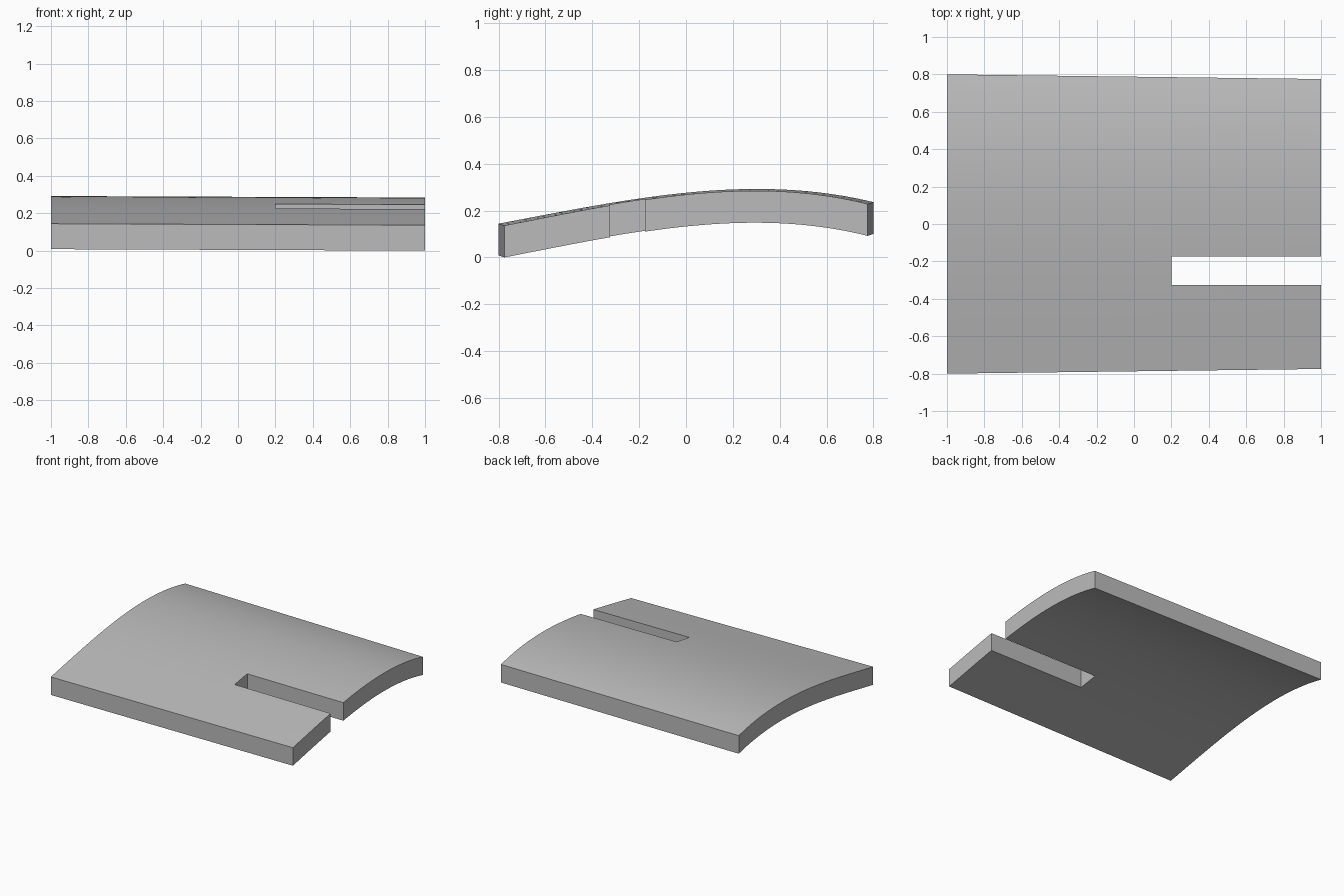
import bpy, bmesh, math
from mathutils import Vector

cube = bpy.data.objects.get("Cube")
if cube:
    bpy.data.objects.remove(cube, do_unlink=True)

THICKNESS = 0.136
SLOT_X, SLOT_Y0, SLOT_Y1 = 0.2, -0.325, -0.175
ROWS = 40


def arch(u):
    """Height of the underside from the front edge (u=-1) to the back (u=1)."""
    return 0.132 + 0.08 * u - 0.086 * u**2 - 0.034 * u**3


# Plain grey finish
mat = bpy.data.materials.new("plain_grey")
mat.use_nodes = True
grey = (0.5, 0.5, 0.5, 1)
mat.diffuse_color = grey
mat.node_tree.nodes["Principled BSDF"].inputs["Base Color"].default_value = grey

# Arched underside, slightly narrower and lower towards +x
bm = bmesh.new()
columns = []
for x, half_width, lift in ((-1, 0.8, 0.008), (1, 0.775, 0)):
    us = [2 * i / ROWS - 1 for i in range(ROWS + 1)]
    columns.append([bm.verts.new((x, u * half_width, arch(u) + lift)) for u in us])
a, b = columns
for i in range(ROWS):
    bm.faces.new((a[i], a[i + 1], b[i + 1], b[i]))

# Slot open at the +x end: cut the sheet along its borders, remove the inside
for point, normal in (((SLOT_X, 0, 0), (1, 0, 0)),
                      ((0, SLOT_Y0, 0), (0, 1, 0)),
                      ((0, SLOT_Y1, 0), (0, 1, 0))):
    bmesh.ops.bisect_plane(bm, geom=bm.verts[:] + bm.edges[:] + bm.faces[:],
                           plane_co=point, plane_no=normal)
inside = []
for f in bm.faces:
    c = f.calc_center_median()
    if c.x > SLOT_X and SLOT_Y0 < c.y < SLOT_Y1:
        inside.append(f)
bmesh.ops.delete(bm, geom=inside, context='FACES')

# Raise the sheet into a solid plate
raised = bmesh.ops.extrude_face_region(bm, geom=bm.faces[:], use_keep_orig=True)
bmesh.ops.translate(bm, vec=Vector((0, 0, THICKNESS)),
                    verts=[g for g in raised["geom"] if isinstance(g, bmesh.types.BMVert)])
bmesh.ops.recalc_face_normals(bm, faces=bm.faces[:])

mesh = bpy.data.meshes.new("curved_plate")
bm.to_mesh(mesh)
bm.free()
mesh.materials.append(mat)
plate = bpy.data.objects.new("curved_plate", mesh)
bpy.context.collection.objects.link(plate)
bpy.context.view_layer.objects.active = plate
plate.select_set(True)
bpy.ops.object.shade_smooth_by_angle(angle=math.radians(30))
